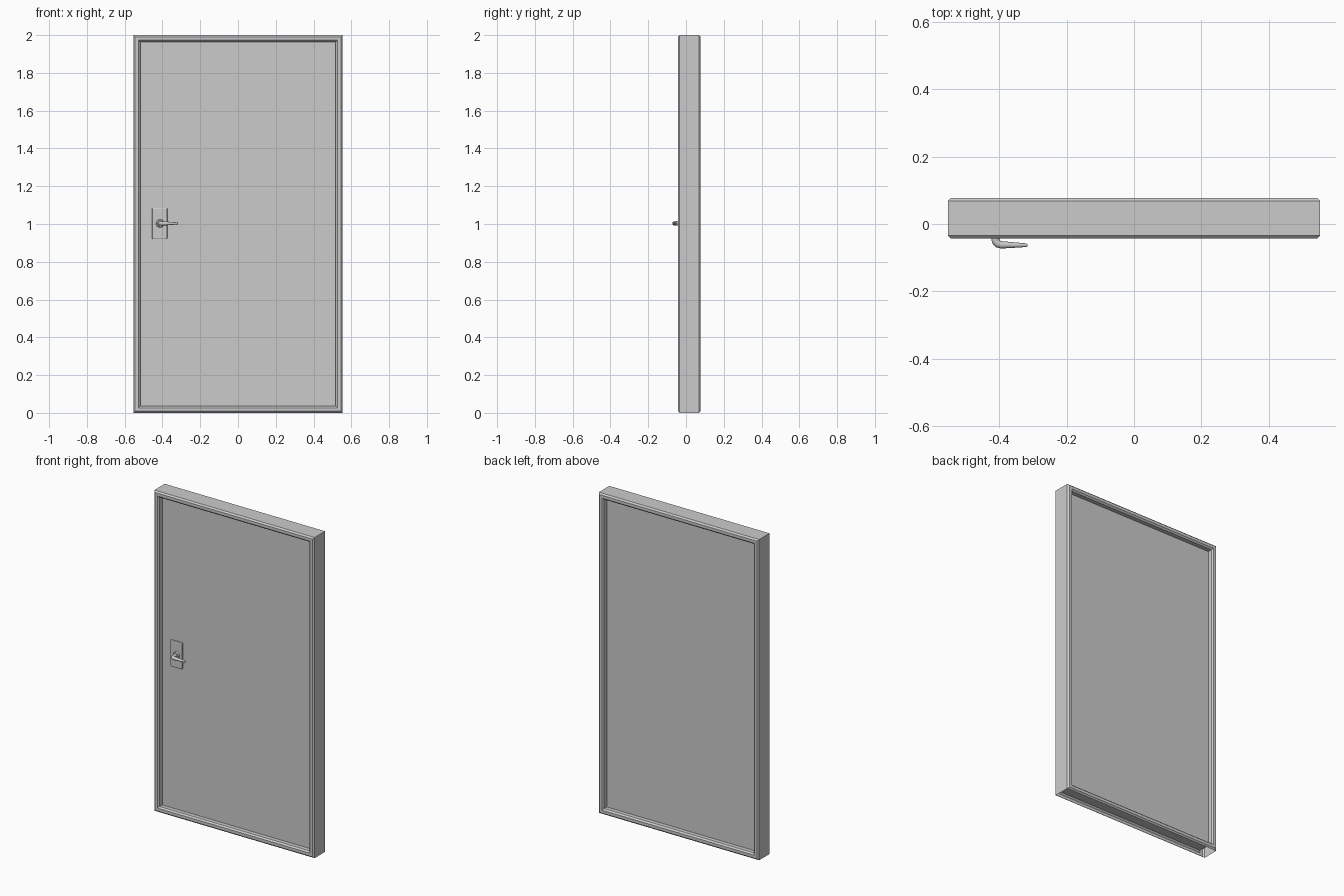
import bpy, bmesh
from mathutils import Vector

if "Cube" in bpy.data.objects:
    bpy.data.objects.remove(bpy.data.objects["Cube"])

HALF_W, HEIGHT = 0.553, 2.0
Y0, Y1 = -0.043, 0.077
FRAME_W, CH = 0.036, 0.009


def link(name, bm):
    bmesh.ops.recalc_face_normals(bm, faces=bm.faces)
    me = bpy.data.meshes.new(name)
    bm.to_mesh(me)
    bm.free()
    ob = bpy.data.objects.new(name, me)
    bpy.context.collection.objects.link(ob)
    return ob


def box(name, lo, hi, bevel=0.0, segments=1):
    lo, hi = Vector(lo), Vector(hi)
    bm = bmesh.new()
    bmesh.ops.create_cube(bm, size=1)
    bmesh.ops.scale(bm, vec=hi - lo, verts=bm.verts)
    bmesh.ops.translate(bm, vec=(lo + hi) / 2, verts=bm.verts)
    ob = link(name, bm)
    if bevel:
        m = ob.modifiers.new("bevel", 'BEVEL')
        m.width, m.segments = bevel, segments
    return ob


# Frame: chamfered profile (inset, y) swept round the rectangle with mitred corners
profile = [(0, Y0 + CH), (CH, Y0), (FRAME_W - CH, Y0), (FRAME_W, Y0 + CH),
           (FRAME_W, Y1 - CH), (FRAME_W - CH, Y1), (CH, Y1), (0, Y1 - CH)]
bm = bmesh.new()
rings = []
for sx, top in ((-1, 0), (1, 0), (1, 1), (-1, 1)):
    rings.append([bm.verts.new((sx * (HALF_W - t), y, HEIGHT - t if top else t))
                  for t, y in profile])
n = len(profile)
underside = None
for i in range(4):
    a, b = rings[i], rings[(i + 1) % 4]
    for j in range(n):
        k = (j + 1) % n
        f = bm.faces.new((a[j], a[k], b[k], b[j]))
        if i == 0 and j == n - 1:
            underside = f
# The hollow frame is open underneath
bmesh.ops.recalc_face_normals(bm, faces=bm.faces)
bmesh.ops.delete(bm, geom=[underside], context='FACES_ONLY')
link("door_frame", bm)

# Door leaf recessed on both sides
e = FRAME_W - 0.002
box("door_leaf", (-HALF_W + e, -0.008, e), (HALF_W - e, 0.042, HEIGHT - e))

# Handle back plate
box("handle_plate", (-0.455, -0.018, 0.92), (-0.374, -0.004, 1.086), 0.006, 2)

# Round collar at the base of the lever
bm = bmesh.new()
bmesh.ops.create_cone(bm, cap_ends=True, segments=24, radius1=0.022, radius2=0.018, depth=0.01)
for v in bm.verts:
    x, y, z = v.co
    v.co = (x - 0.412, -0.022 - z, y + 1.003)
collar = link("handle_collar", bm)

# Bent, tapering lever
path = [(-0.412, -0.015, 1.2), (-0.412, -0.045, 1.2), (-0.410, -0.053, 1.15),
        (-0.404, -0.059, 1.15), (-0.394, -0.062, 1.1), (-0.36, -0.0625, 0.85),
        (-0.322, -0.063, 0.55), (-0.317, -0.063, 0.38)]
cu = bpy.data.curves.new("handle_lever", 'CURVE')
cu.dimensions = '3D'
cu.bevel_depth, cu.bevel_resolution, cu.use_fill_caps = 0.01, 4, True
sp = cu.splines.new('POLY')
sp.points.add(len(path) - 1)
for p, (x, y, r) in zip(sp.points, path):
    p.co, p.radius = (x, y, 1.003, 1), r
lever = bpy.data.objects.new("handle_lever", cu)
bpy.context.collection.objects.link(lever)

# Smooth the round metal parts
bpy.ops.object.select_all(action='DESELECT')
lever.select_set(True)
bpy.context.view_layer.objects.active = lever
bpy.ops.object.convert(target='MESH')
collar.select_set(True)
bpy.ops.object.shade_smooth_by_angle(angle=0.7)
